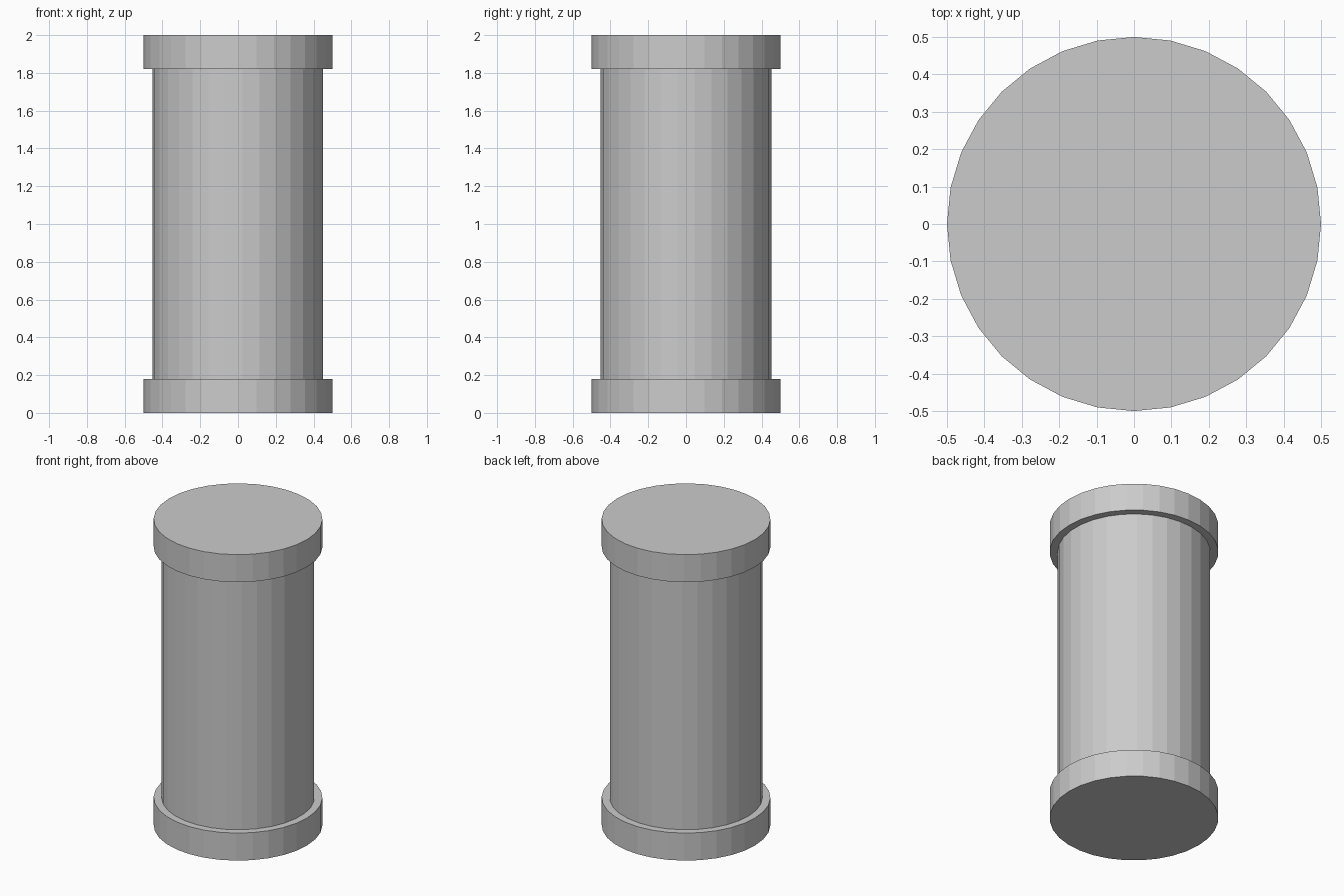
import bpy
import math

cube = bpy.data.objects.get("Cube")
if cube:
    bpy.data.objects.remove(cube, do_unlink=True)

HEIGHT = 2.0
CAP_HEIGHT = 0.18

grey = bpy.data.materials.new("plain grey")
grey.use_nodes = True
colour = (0.6, 0.6, 0.6, 1.0)
grey.diffuse_color = colour
grey.node_tree.nodes["Principled BSDF"].inputs["Base Color"].default_value = colour


def add_disc(name, sides, radius, bottom, top, turn=0.0):
    """Flat-shaded closed cylinder between two heights, first corner on +x after the turn."""
    bpy.ops.mesh.primitive_cylinder_add(
        vertices=sides, radius=radius, depth=top - bottom,
        location=(0, 0, (bottom + top) / 2))
    obj = bpy.context.object
    obj.name = name
    # The primitive starts its ring on +y, so turn it back a quarter
    obj.rotation_euler.z = turn - math.pi / 2
    obj.data.materials.append(grey)
    return obj


# Wide end caps
add_disc("bottom_cap", 32, 0.5, 0, CAP_HEIGHT)
add_disc("top_cap", 32, 0.5, HEIGHT - CAP_HEIGHT, HEIGHT)

# Narrower shaft, with a corner on -x
add_disc("shaft", 31, 0.453, CAP_HEIGHT, HEIGHT - CAP_HEIGHT, math.pi)
